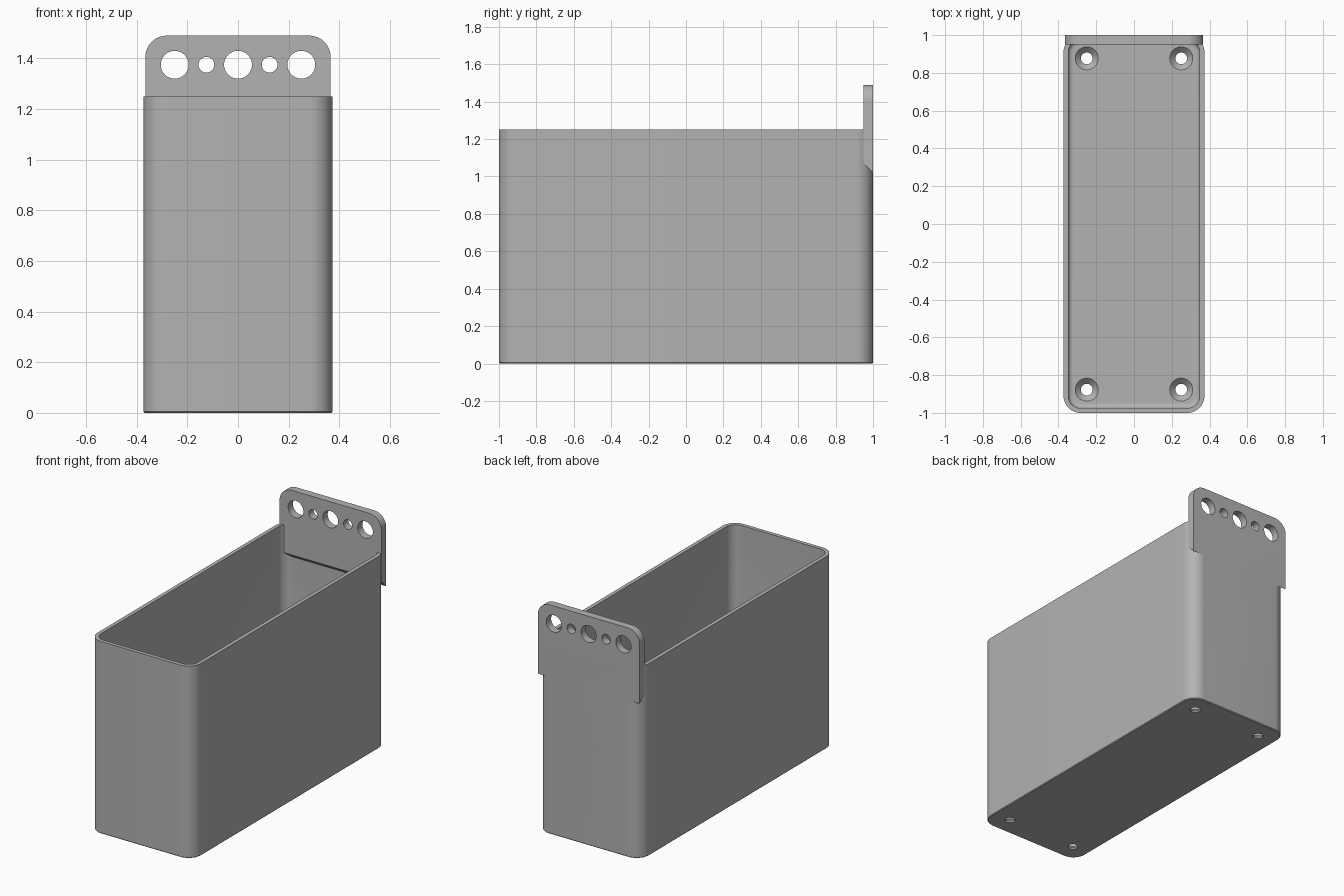
import bpy, bmesh
from math import sin, cos, pi, radians

if "Cube" in bpy.data.objects:
    bpy.data.objects.remove(bpy.data.objects["Cube"])

grey = bpy.data.materials.new("plain_grey")
grey.use_nodes = True
colour = (0.45, 0.45, 0.45, 1)
grey.diffuse_color = colour
grey.node_tree.nodes["Principled BSDF"].inputs["Base Color"].default_value = colour


def arc(cx, cy, r, start, end, steps=12):
    return [(cx + r * cos(a), cy + r * sin(a))
            for a in (start + (end - start) * i / steps for i in range(steps + 1))]


def rounded_rect(hx, hy, r):
    pts = []
    for k, (sx, sy) in enumerate([(1, 1), (-1, 1), (-1, -1), (1, -1)]):
        pts += arc(sx * (hx - r), sy * (hy - r), r, k * pi / 2, (k + 1) * pi / 2)
    return pts


def loft(name, rings):
    """Closed solid through rings of 3D points."""
    bm = bmesh.new()
    loops = [[bm.verts.new(p) for p in ring] for ring in rings]
    n = len(loops[0])
    for a, b in zip(loops, loops[1:]):
        for i in range(n):
            j = (i + 1) % n
            bm.faces.new((a[i], a[j], b[j], b[i]))
    bm.faces.new(loops[0][::-1])
    bm.faces.new(loops[-1])
    bmesh.ops.recalc_face_normals(bm, faces=bm.faces)
    mesh = bpy.data.meshes.new(name)
    bm.to_mesh(mesh)
    bm.free()
    mesh.materials.append(grey)
    ob = bpy.data.objects.new(name, mesh)
    bpy.context.collection.objects.link(ob)
    return ob


def level(pts, z):
    return [(x, y, z) for x, y in pts]


def combine(target, other, operation):
    """Apply a boolean, then drop the helper."""
    bpy.context.view_layer.objects.active = target
    mod = target.modifiers.new("join", "BOOLEAN")
    mod.object, mod.operation, mod.solver = other, operation, "EXACT"
    bpy.ops.object.modifier_apply(modifier=mod.name)
    bpy.data.objects.remove(other)


def circle(r):
    return arc(0, 0, r, 0, 2 * pi * 39 / 40, 39)


# Outer shell with a tiny bottom chamfer
HX, HY, R, H, WALL, FLOOR = 0.373, 1.0, 0.09, 1.25, 0.025, 0.04
edge = 0.005
bin_body = loft("bin", [level(rounded_rect(HX - edge, HY - edge, R - edge), 0),
                        level(rounded_rect(HX, HY, R), edge),
                        level(rounded_rect(HX, HY, R), H)])

# Cavity with a fillet round the floor
fillet = 0.025
rings = []
for i in range(7):
    a = pi / 2 * i / 6
    inset = WALL + fillet * (1 - sin(a))
    rings.append(level(rounded_rect(HX - inset, HY - inset, R - inset),
                       FLOOR + fillet * (1 - cos(a))))
rings.append(level(rounded_rect(HX - WALL, HY - WALL, R - WALL), H + 0.1))
combine(bin_body, loft("cavity_cutter", rings), "DIFFERENCE")

# Hanging plate with rounded top corners and a sloped underside
PX, TOP, PR, FRONT = 0.366, 1.49, 0.085, 0.95
crown = arc(PX - PR, TOP - PR, PR, 0, pi / 2) + arc(PR - PX, TOP - PR, PR, pi / 2, pi)
plate = loft("hanging_plate", [
    [(x, y, z) for x, z in crown + [(-PX, low), (PX, low)]]
    for y, low in ((FRONT, 1.07), (HY, 1.02))])
combine(bin_body, plate, "UNION")

# Row of hanging holes
for i in range(-2, 3):
    r = 0.031 if i % 2 else 0.055
    cutter = loft("hole_cutter", [[(x + i * 0.125, y, z + 1.375) for x, z in circle(r)]
                                  for y in (0.9, 1.1)])
    combine(bin_body, cutter, "DIFFERENCE")

# Countersunk screw holes in the floor
for sx in (-1, 1):
    for sy in (-1, 1):
        cutter = loft("screw_cutter", [
            [(x + sx * 0.25, y + sy * 0.877, z) for x, y in circle(r)]
            for r, z in ((0.031, -0.1), (0.031, FLOOR - 0.03), (0.061, FLOOR), (0.061, FLOOR + 0.02))])
        combine(bin_body, cutter, "DIFFERENCE")

# Smooth shading with sharp edges kept
bpy.ops.object.select_all(action="DESELECT")
bin_body.select_set(True)
bpy.context.view_layer.objects.active = bin_body
bpy.ops.object.shade_smooth_by_angle(angle=radians(30))
